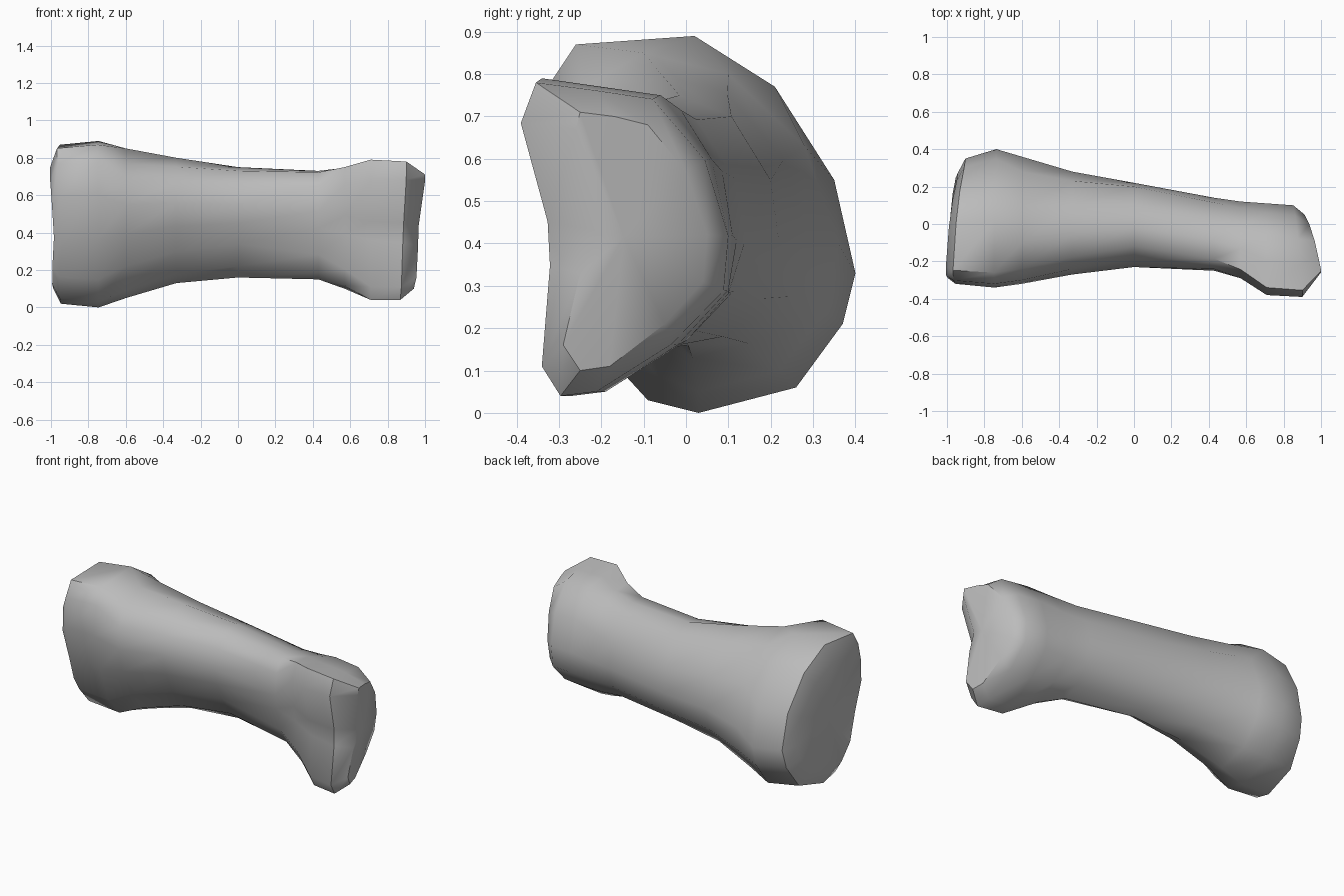
import bpy
import bmesh
from mathutils import Vector

default_cube = bpy.data.objects.get("Cube")
if default_cube:
    bpy.data.objects.remove(default_cube, do_unlink=True)

# Cross-sections as (y, z) outlines, all starting at the front top corner
# and running over the top, down the back and up the front.
HEAD = [(-.26, .87), (.02, .89), (.21, .77), (.35, .55), (.4, .33), (.37, .21), (.26, .06),
        (.03, 0), (-.09, .03), (-.2, .15), (-.28, .37), (-.34, .6), (-.32, .78)]
NECK = [(-.24, .77), (-.1, .85), (.1, .8), (.28, .63), (.36, .4), (.33, .24), (.22, .1),
        (.03, .05), (-.07, .09), (-.18, .22), (-.27, .39), (-.32, .55), (-.3, .68)]
SHAFT = [(-.12, .73), (-.02, .75), (.1, .7), (.19, .55), (.21, .4), (.17, .27), (.08, .18),
         (0, .16), (-.08, .22), (-.16, .34), (-.21, .45), (-.23, .55), (-.19, .66)]
FOOT = [(-.35, .79), (-.21, .77), (-.07, .75), (.05, .6), (.1, .42), (.09, .29), (-.03, .16),
        (-.2, .05), (-.28, .04), (-.32, .11), (-.31, .36), (-.33, .46), (-.39, .68)]
FOOT_TIP = [(-.25, .71), (-.17, .7), (-.09, .68), (0, .57), (.05, .42), (.04, .31), (-.05, .21),
            (-.18, .11), (-.25, .1), (-.29, .16), (-.25, .33), (-.21, .43), (-.26, .67)]

# Stations: x, first section, second section, blend, (y low, y high, z low, z high)
STATIONS = [
    (-.96, HEAD, HEAD, 0, (-.29, .27, .1, .76)),
    (-.92, HEAD, HEAD, 0, (-.32, .35, .02, .87)),
    (-.74, HEAD, HEAD, 0, (-.34, .4, 0, .89)),
    (-.6, NECK, NECK, 0, (-.32, .36, .05, .85)),
    (-.33, NECK, SHAFT, .5, (-.27, .28, .13, .8)),
    (0, SHAFT, SHAFT, 0, (-.23, .22, .16, .75)),
    (.43, SHAFT, FOOT, .3, (-.25, .14, .15, .73)),
    (.57, SHAFT, FOOT, .6, (-.29, .12, .1, .75)),
    (.71, FOOT, FOOT, 0, (-.38, .11, .04, .79)),
    (.87, FOOT, FOOT_TIP, .25, (-.39, .1, .04, .78)),
    (.95, FOOT_TIP, FOOT_TIP, 0, (-.29, .05, .1, .71)),
]


def fit(values, low, high):
    """Stretch values so that they span low to high."""
    a, b = min(values), max(values)
    return [low + (v - a) / (b - a) * (high - low) for v in values]


def lean(x, y, z):
    """Tilt the two ends so that their faces are not square to the shaft."""
    if x > 0:
        ramp = max(0, (x - .82) / .13)
        return x + ramp * (.2 * (-.15 - y) + .1 * (z - .4))
    ramp = max(0, (-x - .7) / .25)
    return x + ramp * (.08 * y - .08 * abs(z - .42))


def section_points(x, first, second, blend, bounds):
    mixed = [Vector(p).lerp(Vector(q), blend) for p, q in zip(first, second)]
    ys = fit([p.x for p in mixed], *bounds[:2])
    zs = fit([p.y for p in mixed], *bounds[2:])
    return [Vector((lean(x, y, z), y, z)) for y, z in zip(ys, zs)]


def cap(bm, ring, offset):
    """Close an end with a fan around a slightly raised or dished centre."""
    centre = sum((v.co for v in ring), Vector()) / len(ring)
    hub = bm.verts.new(centre + Vector((offset, 0, 0)))
    for i, v in enumerate(ring):
        bm.faces.new((v, ring[i - 1], hub))


# Bone body lofted through the sections
bm = bmesh.new()
rings = [[bm.verts.new(p) for p in section_points(*s)] for s in STATIONS]
for r, s in zip(rings, rings[1:]):
    for i in range(len(r)):
        bm.faces.new((r[i - 1], r[i], s[i], s[i - 1]))
cap(bm, rings[0], .03)
cap(bm, rings[-1], .012)
bmesh.ops.recalc_face_normals(bm, faces=bm.faces)

mesh = bpy.data.meshes.new("bone")
bm.to_mesh(mesh)
bm.free()
bone = bpy.data.objects.new("bone", mesh)
bpy.context.collection.objects.link(bone)

# Plain grey surface
grey = bpy.data.materials.new("light grey")
grey.use_nodes = True
colour = (.5, .5, .5, 1)
grey.diffuse_color = colour
grey.node_tree.nodes["Principled BSDF"].inputs["Base Color"].default_value = colour
mesh.materials.append(grey)

# Soft shading with creases at the strong edges
bpy.ops.object.select_all(action='DESELECT')
bone.select_set(True)
bpy.context.view_layer.objects.active = bone
bpy.ops.object.shade_smooth_by_angle(angle=.75)
